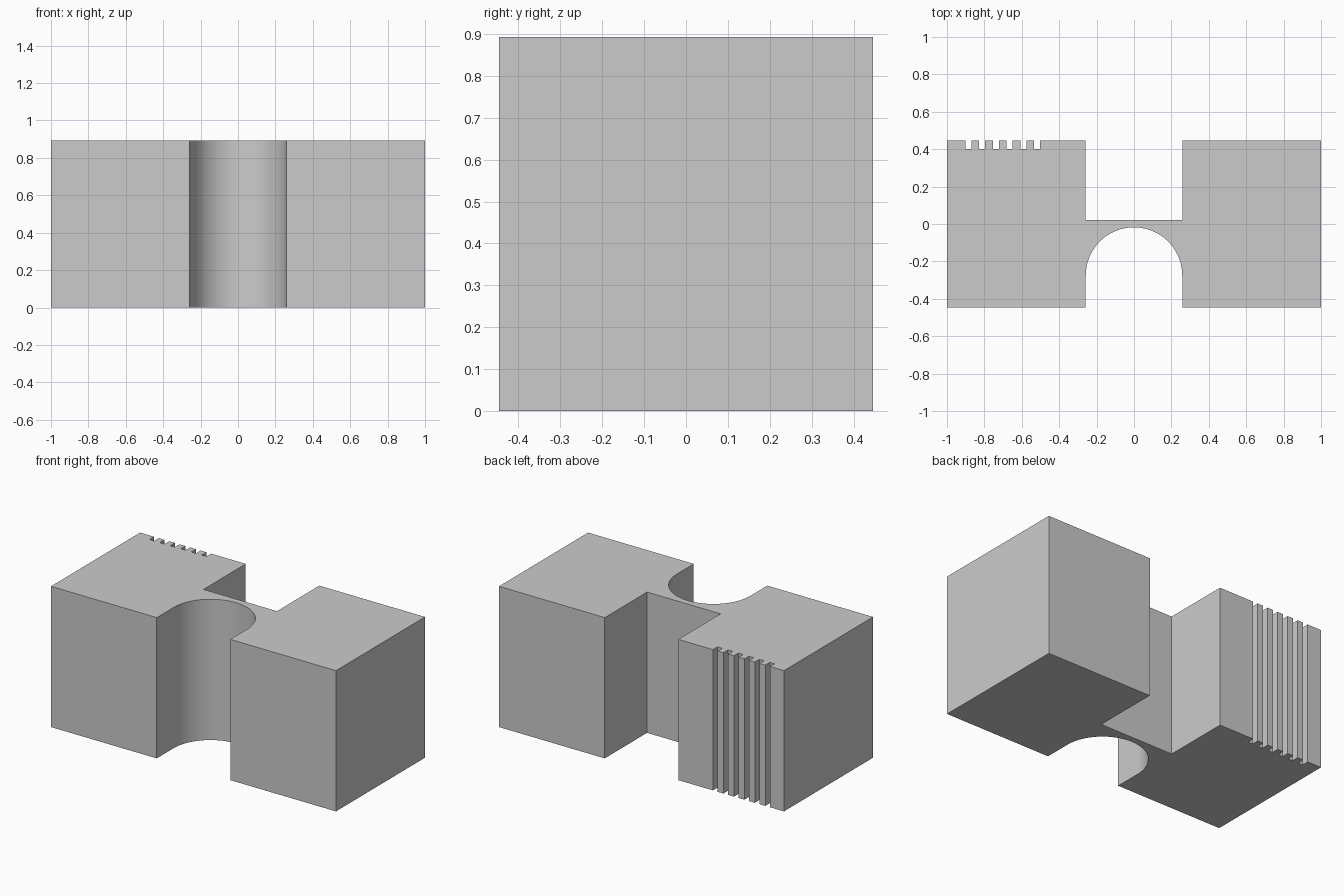
import bpy, bmesh, math

cube = bpy.data.objects.get("Cube")
if cube:
    bpy.data.objects.remove(cube, do_unlink=True)

HEIGHT = 0.893       # block height
DEPTH = 0.446        # half depth
GAP = 0.258          # half width of the middle openings
WEB_BACK = 0.022     # back face of the thin web
ARC_Y = -0.276       # centre of the round front channel

# Single flat grey
grey = bpy.data.materials.new("light grey")
grey.use_nodes = True
color = (0.6, 0.6, 0.6, 1)
grey.diffuse_color = color
grey.node_tree.nodes["Principled BSDF"].inputs["Base Color"].default_value = color

# Front edge with the round channel
profile = [(-1, -DEPTH), (-GAP, -DEPTH)]
steps = 48
for i in range(steps + 1):
    a = math.pi * (1 - i / steps)
    profile.append((GAP * math.cos(a), ARC_Y + GAP * math.sin(a)))
profile += [(GAP, -DEPTH), (1, -DEPTH), (1, DEPTH)]

# Back edge with the square opening
profile += [(GAP, DEPTH), (GAP, WEB_BACK), (-GAP, WEB_BACK), (-GAP, DEPTH)]

# Six grip grooves at the back right
for i in range(6):
    x = -0.518 - i * 0.0735
    profile += [(x + 0.0165, DEPTH), (x + 0.0165, 0.4),
                (x - 0.0165, 0.4), (x - 0.0165, DEPTH)]
profile.append((-1, DEPTH))

# Extrude the profile upward
bm = bmesh.new()
base = bm.faces.new([bm.verts.new((x, y, 0)) for x, y in profile])
top = bmesh.ops.extrude_face_region(bm, geom=[base], use_keep_orig=True)["geom"]
bmesh.ops.translate(bm, vec=(0, 0, HEIGHT),
                    verts=[v for v in top if isinstance(v, bmesh.types.BMVert)])
bmesh.ops.recalc_face_normals(bm, faces=bm.faces)
mesh = bpy.data.meshes.new("channel_block")
bm.to_mesh(mesh)
bm.free()
mesh.materials.append(grey)

block = bpy.data.objects.new("channel_block", mesh)
bpy.context.collection.objects.link(block)
bpy.ops.object.select_all(action='DESELECT')
block.select_set(True)
bpy.context.view_layer.objects.active = block
bpy.ops.object.shade_smooth_by_angle(angle=math.radians(30))
